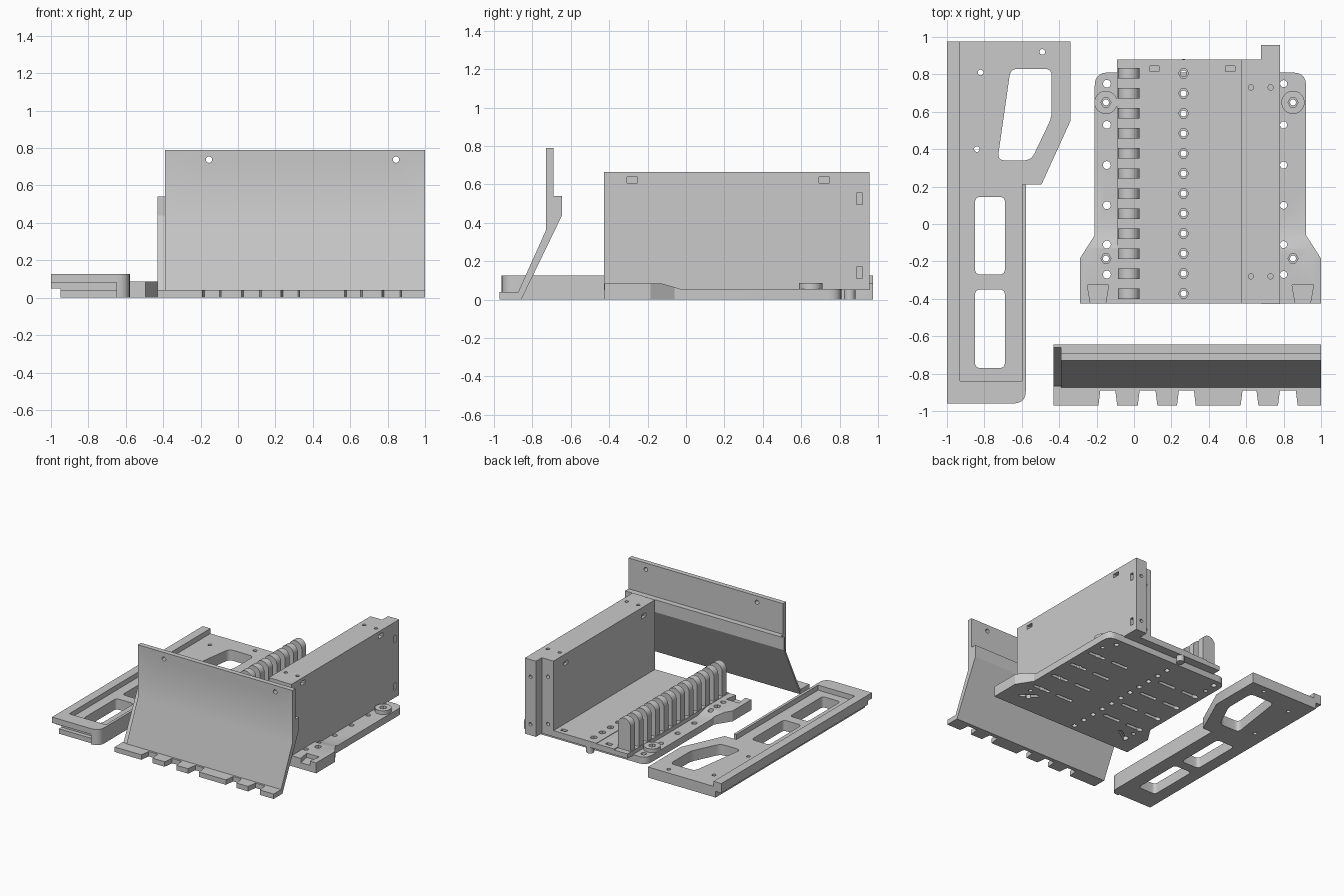
import bpy, bmesh, math
from mathutils import Vector

if "Cube" in bpy.data.objects:
    bpy.data.objects.remove(bpy.data.objects["Cube"])

grey = bpy.data.materials.new("plain_grey")
grey.diffuse_color = (0.59, 0.59, 0.59, 1)
grey.use_nodes = True
grey.node_tree.nodes["Principled BSDF"].inputs["Base Color"].default_value = grey.diffuse_color


def rounded(pts):
    """Round the corners of points given as (a, b, radius)."""
    out = []
    for i, p in enumerate(pts):
        c = Vector(p[:2])
        if len(p) < 3:
            out.append(c)
            continue
        u = (Vector(pts[i - 1][:2]) - c).normalized() * p[2]
        v = (Vector(pts[(i + 1) % len(pts)][:2]) - c).normalized() * p[2]
        for k in range(6):
            t = k / 5
            out.append(c + u * (1 - t) ** 2 + v * t * t)
    return out


def prism(name, pts, lo, hi, axis="Z"):
    """Extrude a 2D outline along an axis."""
    place = {"X": lambda a, b, h: (h, a, b), "Y": lambda a, b, h: (a, h, b),
             "Z": lambda a, b, h: (a, b, h)}[axis]
    bm = bmesh.new()
    f = bm.faces.new([bm.verts.new(place(p[0], p[1], lo)) for p in rounded(pts)])
    ext = bmesh.ops.extrude_face_region(bm, geom=[f])["geom"]
    step = Vector(place(0, 0, hi - lo))
    bmesh.ops.translate(bm, vec=step, verts=[g for g in ext if isinstance(g, bmesh.types.BMVert)])
    bmesh.ops.recalc_face_normals(bm, faces=bm.faces)
    me = bpy.data.meshes.new(name)
    bm.to_mesh(me)
    bm.free()
    me.materials.append(grey)
    ob = bpy.data.objects.new(name, me)
    bpy.context.collection.objects.link(ob)
    return ob


def rect(a0, a1, b0, b1, r=None):
    pts = [(a0, b0), (a1, b0), (a1, b1), (a0, b1)]
    return [p + (r,) for p in pts] if r else pts


def disc(a, b, r, n=18):
    return [(a + r * math.cos(2 * math.pi * k / n), b + r * math.sin(2 * math.pi * k / n))
            for k in range(n)]


def bolt(x, y, seat):
    """Through hole with a hexagonal recess above the seat height."""
    return [(disc(x, y, .016), -.1, seat + .005, "Z"), (disc(x, y, .027, 6), seat, .2, "Z")]


def cut(ob, cutters):
    """Subtract (outline, lo, hi, axis) prisms from a part."""
    bm = bmesh.new()
    for spec in cutters:
        tmp = prism("cutter", *spec)
        bm.from_mesh(tmp.data)
        bpy.data.objects.remove(tmp)
    me = bpy.data.meshes.new("cutter")
    bm.to_mesh(me)
    bm.free()
    tool = bpy.data.objects.new("cutter", me)
    tool.hide_render = True
    bpy.context.collection.objects.link(tool)
    mod = ob.modifiers.new("cut", "BOOLEAN")
    mod.object, mod.operation, mod.solver = tool, "DIFFERENCE", "EXACT"
    mod.use_self = True
    dg = bpy.context.evaluated_depsgraph_get()
    new = bpy.data.meshes.new_from_object(ob.evaluated_get(dg))
    ob.modifiers.clear()
    ob.data = new
    new.materials.clear()
    new.materials.append(grey)
    bpy.data.objects.remove(tool)


# Side arm: rimmed plate with windows, front groove and undercut left edge
arm = prism("side_arm", [(-1, .975), (-.34, .975), (-.34, .55), (-.495, .21), (-.578, .21),
                         (-.578, -.96, .07), (-1, -.96)], 0, .127)
cut(arm, [
    ([(-.93, 1.1), (-.2, 1.1), (-.2, .21), (-.6, .21), (-.6, -.84), (-.93, -.84)], .086, .3, "Z"),
    ([(-.66, .83, .04), (-.44, .83, .04), (-.44, .57, .04), (-.55, .34, .04), (-.73, .34, .04)],
     -.1, .2, "Z"),
    (rect(-.85, -.69, -.27, .145, .03), -.1, .2, "Z"),
    (rect(-.85, -.69, -.77, -.35, .03), -.1, .2, "Z"),
    (rect(-1.1, -.95, -1.1, 1.1), -.1, .05, "Z"),
    (rect(-1.1, -.65, -1.1, -.91), .04, .08, "Z"),
    (rect(-1.1, -.65, -1.1, -.945), -.1, .05, "Z"),
] + [(disc(x, y, .015), -.1, .2, "Z") for x, y in ((-.82, .81), (-.84, .4), (-.49, .92))])

# Blade with back ledge, and mounting holes near its top edge
blade = prism("blade", [(-.876, .035), (-.73, .36), (-.73, .79), (-.69, .79), (-.69, .54),
                        (-.645, .54), (-.645, .44), (-.858, 0), (-.876, 0)], -.39, 1, "X")
cut(blade, [(disc(x, .738, .017), -1, -.5, "Y") for x in (-.155, .845)])
prism("blade_back_sheet", [(-.66, .54), (-.645, .54), (-.645, .44), (-.858, 0), (-.872, 0),
                           (-.66, .44)], -.43, -.39, "X")

# Toothed cutting edge along the bottom of the blade
edge = [(-.43, -.865), (-.43, -.97)]
for a, b in ((-.19, -.09), (.02, .125), (.23, .33), (.57, .665), (.77, .875)):
    edge += [(a, -.97), (a + .01, -.89), (b - .01, -.89), (b, -.97)]
prism("toothed_edge", edge + [(1, -.97), (1, -.865)], 0, .04)

# Base plate with flanges, lowered behind the front feet
MID = .355


def mirror(pts):
    return [(2 * MID - p[0],) + tuple(p[1:]) for p in reversed(pts)]


half = [(-.29, -.425), (-.29, -.185), (-.21, -.06), (-.21, .81, .07)]
base = prism("base_plate", half + mirror(half), 0, .085)
row = [.805 - .107 * k for k in range(12)]
wedge = [(-.25, -.325), (-.135, -.325), (-.165, -.5), (-.22, -.5)]
cuts = [([(-.13, .085), (-.03, .056), (1.2, .056), (1.2, .2), (-.13, .2)], -1, 2, "X"),
        (wedge, .05, .2, "Z"), (mirror(wedge), .05, .2, "Z")]
for y in (.75, .53, .315, .1, -.11, -.27):
    cuts += [(disc(-.145, y, .021), -.1, .2, "Z"), (disc(.8, y, .019), -.1, .2, "Z")]
for x in (-.15, .85):
    cuts += bolt(x, .65, .045) + bolt(x, -.185, .045)
# Underside slots: straight rows and a slanted one at each front corner
slots = [rect(a, a + .15, y - .014, y + .014, .012) for a in (-.17, .05)
         for y in (.53, .315, .1, -.11)]
slots.append([(-.17, -.285), (-.15, -.3), (-.03, -.22), (-.05, -.2)])
for s in slots:
    cuts += [(s, -.1, .03, "Z"), (mirror(s), -.1, .03, "Z")]
cuts += [(disc(.265, y, .02), -.1, .2, "Z") for y in row if y < .75]
cut(base, cuts)

# Raised bolt bosses on the rear of both flanges
for side, x in (("left", -.15), ("right", .85)):
    boss = prism(side + "_boss", disc(x, .65, .062, 24), .03, .086)
    cut(boss, bolt(x, .65, .045))

# Floor panels on top of the base, with a lower strip under the knuckles
floor = prism("floor_panel", rect(.19, .68, -.425, .88), .05, .1)
cut(floor, [c for y in row for c in bolt(.265, y, .08)]
    + [(rect(.49, .54, .815, .845), .07, .2, "Z")])
strip = prism("hinge_panel", rect(.03, .19, -.425, .88), .05, .096)
cut(strip, [(rect(.085, .135, .815, .845), .07, .2, "Z")])
prism("knuckle_strip", rect(-.09, .03, -.425, .88), .05, .088)
prism("locating_peg", disc(.265, .852, .03), 0, .055)

# Row of tall round-topped hinge knuckles
arch = [(-.085, .07), (.03, .07)] + [
    (-.0275 + .0575 * math.cos(math.pi * k / 12), .287 + .0575 * math.sin(math.pi * k / 12))
    for k in range(13)]
for k, y in enumerate(row):
    prism(f"hinge_knuckle_{k + 1}", arch, y - .028, y + .028, "Y")

# Double side wall: longer outer panel and shorter inner panel
outer = prism("outer_wall", rect(-.428, .956, .05, .665), .68, .78, "X")
cut(outer, [(rect(y - .028, y + .028, .607, .638), .74, .9, "X") for y in (-.28, .72)]
    + [(rect(.887, .918, z - .03, z + .03), .74, .9, "X") for z in (.14, .525)]
    + [(disc(.73, y, .014), .645, .8, "Z") for y in (-.28, .73)]
    + [(disc(.73, z, .014), .935, 1.1, "Y") for z in (.14, .525)])
inner = prism("inner_wall", rect(-.425, .88, .05, .665), .575, .68, "X")
cut(inner, [(rect(y - .028, y + .028, .575, .605), .5, .6, "X") for y in (-.28, .72)]
    + [(disc(.625, y, .014), .63, .8, "Z") for y in (-.28, .73)]
    + [(disc(.625, z, .014), .84, 1, "Y") for z in (.14, .525)])

# Smooth the gentle bends, keep machined edges crisp
for ob in bpy.context.collection.objects:
    ob.select_set(True)
bpy.context.view_layer.objects.active = blade
bpy.ops.object.shade_smooth_by_angle(angle=math.radians(25))
